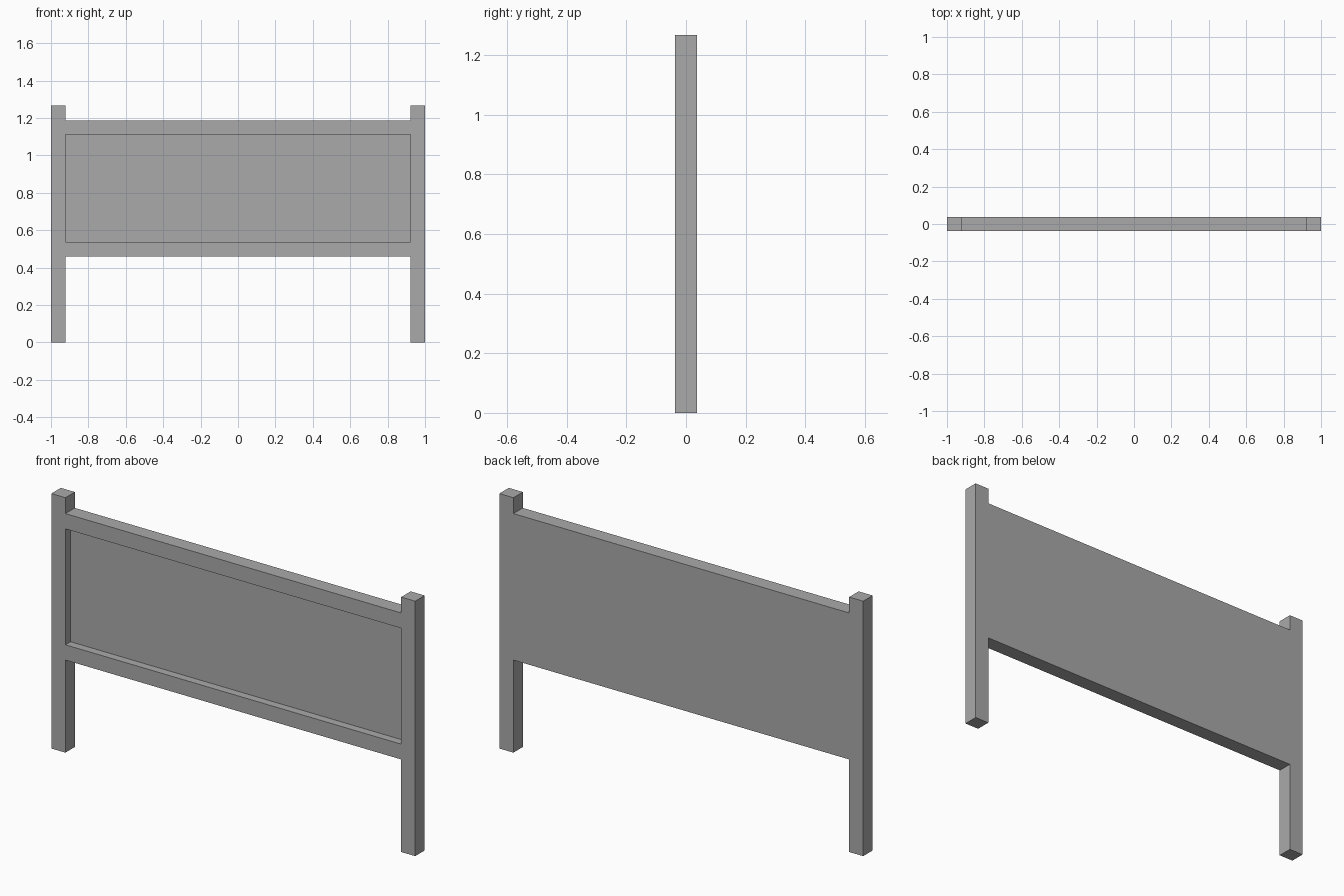
import bpy
import bmesh

cube = bpy.data.objects.get("Cube")
if cube:
    bpy.data.objects.remove(cube, do_unlink=True)

GREY = (0.4, 0.4, 0.4, 1)
grey = bpy.data.materials.new("grey")
grey.use_nodes = True
grey.diffuse_color = GREY
grey.node_tree.nodes["Principled BSDF"].inputs["Base Color"].default_value = GREY

HALF_DEPTH = 0.037
INNER = 0.923          # inner face of the posts
HEIGHT = 1.267
LOW, HIGH = 0.46, 1.188  # bottom and top of the board
RAIL = 0.076
PANEL_FRONT = 0.003


def box(name, x, y, z):
    """Box spanning the given (min, max) ranges."""
    bm = bmesh.new()
    bmesh.ops.create_cube(bm, size=1)
    for v in bm.verts:
        v.co = [r[0] if c < 0 else r[1] for c, r in zip(v.co, (x, y, z))]
    mesh = bpy.data.meshes.new(name)
    bm.to_mesh(mesh)
    bm.free()
    mesh.materials.append(grey)
    obj = bpy.data.objects.new(name, mesh)
    bpy.context.collection.objects.link(obj)
    return obj


depth = (-HALF_DEPTH, HALF_DEPTH)
span = (-INNER, INNER)

# Posts
box("left_post", (INNER, 1), depth, (0, HEIGHT))
box("right_post", (-1, -INNER), depth, (0, HEIGHT))

# Rails
box("bottom_rail", span, depth, (LOW, LOW + RAIL))
box("top_rail", span, depth, (HIGH - RAIL, HIGH))

# Panel: recessed in front, flush at the back
box("panel", span, (PANEL_FRONT, HALF_DEPTH), (LOW + RAIL, HIGH - RAIL))
